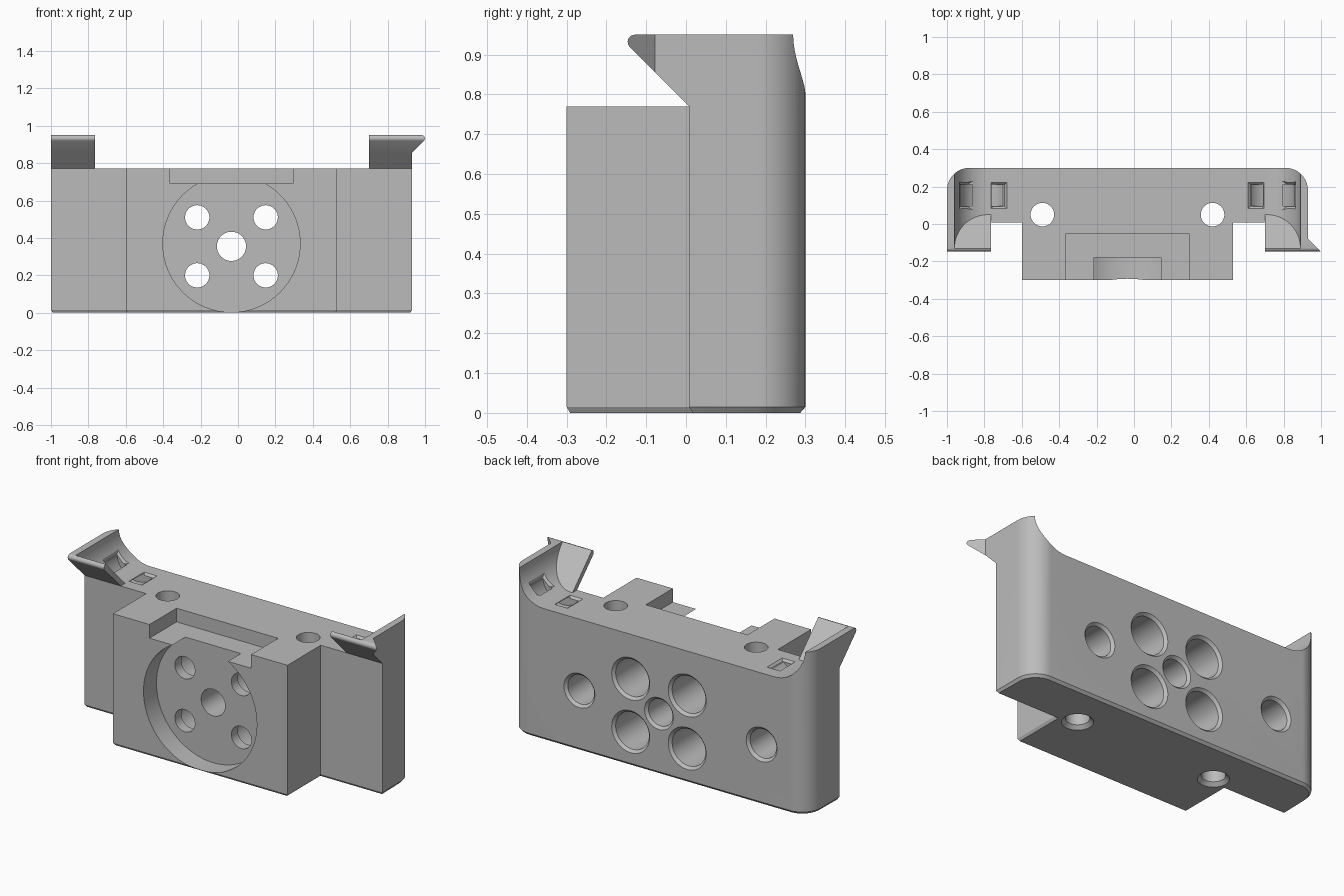
import bpy, bmesh, math
from mathutils import Vector

cube = bpy.data.objects.get("Cube")
if cube:
    bpy.data.objects.remove(cube, do_unlink=True)

MID = -0.035      # symmetry plane of the body
FRONT = 0.008     # front of the rear plate
FLOOR, TOP = 0.77, 0.95

grey = bpy.data.materials.new("plain grey")
grey.use_nodes = True
grey.diffuse_color = (0.5, 0.5, 0.5, 1)
grey.node_tree.nodes["Principled BSDF"].inputs["Base Color"].default_value = (0.5, 0.5, 0.5, 1)


def finish(bm, name):
    bmesh.ops.recalc_face_normals(bm, faces=bm.faces[:])
    mesh = bpy.data.meshes.new(name)
    bm.to_mesh(mesh)
    bm.free()
    mesh.materials.append(grey)
    obj = bpy.data.objects.new(name, mesh)
    bpy.context.collection.objects.link(obj)
    return obj


def prism(name, pts, place, lo, hi):
    """Extrude a 2D outline; lo may depend on the outline point."""
    bm = bmesh.new()
    start = lo if callable(lo) else (lambda u, v: lo)
    a = [bm.verts.new(place(u, v, start(u, v))) for u, v in pts]
    b = [bm.verts.new(place(u, v, hi)) for u, v in pts]
    bm.faces.new(a)
    bm.faces.new(b[::-1])
    for i in range(len(pts)):
        j = (i + 1) % len(pts)
        bm.faces.new((a[i], b[i], b[j], a[j]))
    return finish(bm, name)


def lathe(name, profile, place, n=48):
    """Stacked rings: profile holds (distance, radius)."""
    bm = bmesh.new()
    rings = []
    for t, r in profile:
        rings.append([bm.verts.new(place(r * math.cos(k * math.tau / n),
                                         r * math.sin(k * math.tau / n), t)) for k in range(n)])
    bm.faces.new(rings[0])
    bm.faces.new(rings[-1][::-1])
    for p, q in zip(rings, rings[1:]):
        for k in range(n):
            bm.faces.new((p[k], p[(k + 1) % n], q[(k + 1) % n], q[k]))
    return finish(bm, name)


def arc(cx, cy, r, a0, a1, n):
    return [(cx + r * math.cos(math.radians(a0 + (a1 - a0) * i / n)),
             cy + r * math.sin(math.radians(a0 + (a1 - a0) * i / n))) for i in range(n + 1)]


def rect(x0, x1, y0, y1):
    return [(x0, y0), (x1, y0), (x1, y1), (x0, y1)]


def combine(obj, other, op="DIFFERENCE"):
    mod = obj.modifiers.new("combine", "BOOLEAN")
    mod.operation, mod.solver, mod.object = op, "EXACT", other
    bpy.context.view_layer.update()
    mesh = bpy.data.meshes.new_from_object(obj.evaluated_get(bpy.context.evaluated_depsgraph_get()))
    obj.modifiers.clear()
    obj.data = mesh
    bpy.data.objects.remove(other, do_unlink=True)


def in_plan(u, v, t):
    return (u, v, t)


def along_y(u, v, t):
    return (u, t, v)


def along_x(u, v, t):
    return (t, u, v)


# Body: T-shaped plan with round back corners and a chamfered base
half = [(0.565, -0.3), (0.565, FRONT), (0.965, FRONT)] + arc(0.845, 0.18, 0.12, 0, 90, 14)
plan = [(MID + x, y) for x, y in half] + [(MID - x, y) for x, y in reversed(half)]
body = prism("body", plan, in_plan, 0.015, TOP)
bm = bmesh.new()
bm.from_mesh(body.data)
base = min(bm.faces, key=lambda f: f.calc_center_median().z)
bmesh.ops.inset_individual(bm, faces=[base], thickness=0.013)
for v in base.verts:
    v.co.z = 0
bmesh.ops.recalc_face_normals(bm, faces=bm.faces[:])
bm.to_mesh(body.data)
bm.free()

# Overhanging ears with a 45 degree underside; the one on the left flares out
slope, r, fold = FRONT + FLOOR, 0.018, -0.0775
tip = slope + r * math.sqrt(2) - (TOP - r)
ear = ([(0.15, FLOOR), (FRONT, FLOOR), (fold, slope - fold)]
       + arc(tip, TOP - r, r, 225, 90, 8) + [(fold, TOP), (0.15, TOP)])
combine(body, prism("right_ear", ear, along_x, -1.0, -0.765), "UNION")
left_ear = prism("left_ear", ear, along_x, 0.70, 0.93)
bm = bmesh.new()
bm.from_mesh(left_ear.data)
outer = [v for v in bm.verts if v.co.x > 0.9]
bmesh.ops.connect_verts(bm, verts=[v for v in outer if abs(v.co.y - fold) < 1e-4])
for v in outer:
    v.co.x += max(0, fold - v.co.y)
bm.to_mesh(left_ear.data)
bm.free()
combine(body, left_ear, "UNION")

# Trough between the ears: filleted sides, sloping front end
side = [(-0.925, 1.0)] + arc(-0.745, TOP, 0.18, 180, 270, 20)
trough = [(MID + x, z) for x, z in side] + [(MID - x, z) for x, z in reversed(side)]
combine(body, prism("trough", trough, along_y, lambda x, z: 0.82 - z, 0.5))
combine(body, prism("gap", rect(-0.765, 0.70, FLOOR, 1.1), along_y, -0.5, 0.5))

# Front disc recess and the slot above it
combine(body, lathe("disc_recess", [(-0.4, 0.367), (-0.18, 0.367)],
                    lambda u, v, t: (MID + u, t, 0.37 + v), 96))
combine(body, prism("top_slot", rect(-0.363, 0.295, -0.4, -0.05), in_plan, 0.69, 0.9))


# Bores entering from the back with a chamfered mouth
def back_bore(x, z, radius, end, pilot=None):
    prof = [(0.33, radius + 0.045), (0.285, radius), (end, radius)]
    if pilot:
        prof += [(end - 0.0005, pilot), (-0.25, pilot)]
    combine(body, lathe("bore", prof, lambda u, v, t: (x + u, t, z + v)))


back_bore(MID, 0.355, 0.078, -0.25)
for sx in (-1, 1):
    for sz in (-1, 1):
        back_bore(MID + sx * 0.183, 0.355 + sz * 0.155, 0.108, -0.12, 0.065)
for x in (-0.70, 0.48):
    back_bore(x, 0.352, 0.085, 0.06)

# Vertical rod holes, countersunk at the base
for s in (-1, 1):
    combine(body, lathe("rod_hole", [(-0.02, 0.103), (0.02, 0.063), (1.0, 0.063)],
                        lambda u, v, t: (MID + s * 0.455 + u, 0.05 + v, t)))

# Curved strap tunnels joining two pockets by each ear, with flared mouths
for s in (-1, 1):
    ring = arc(0.765, 0.84, 0.13, -200, 20, 32) + arc(0.765, 0.84, 0.083, 20, -200, 32)
    combine(body, prism("strap_tunnel", [(MID + s * x, z) for x, z in ring], along_y, 0.095, 0.21))
    for cx, cz, ang in ((0.687, FLOOR, 0), (0.868, 0.82, 45)):
        c, k = math.cos(math.radians(ang)), math.sin(math.radians(ang))
        bm = bmesh.new()
        loops = []
        for h, w, d in ((-0.012, 0.030, 0.058), (0.012, 0.054, 0.082)):
            loops.append([bm.verts.new(Vector((MID + s * (cx + u * c - h * k), 0.1525 + v,
                                               cz + u * k + h * c)))
                          for u, v in rect(-w, w, -d, d)])
        bm.faces.new(loops[0])
        bm.faces.new(loops[1][::-1])
        for i in range(4):
            j = (i + 1) % 4
            bm.faces.new((loops[0][i], loops[1][i], loops[1][j], loops[0][j]))
        combine(body, finish(bm, "pocket_mouth"))

# Smooth the curves, keep the edges crisp
bpy.ops.object.select_all(action="DESELECT")
body.select_set(True)
bpy.context.view_layer.objects.active = body
bpy.ops.object.shade_smooth_by_angle(angle=math.radians(30))
